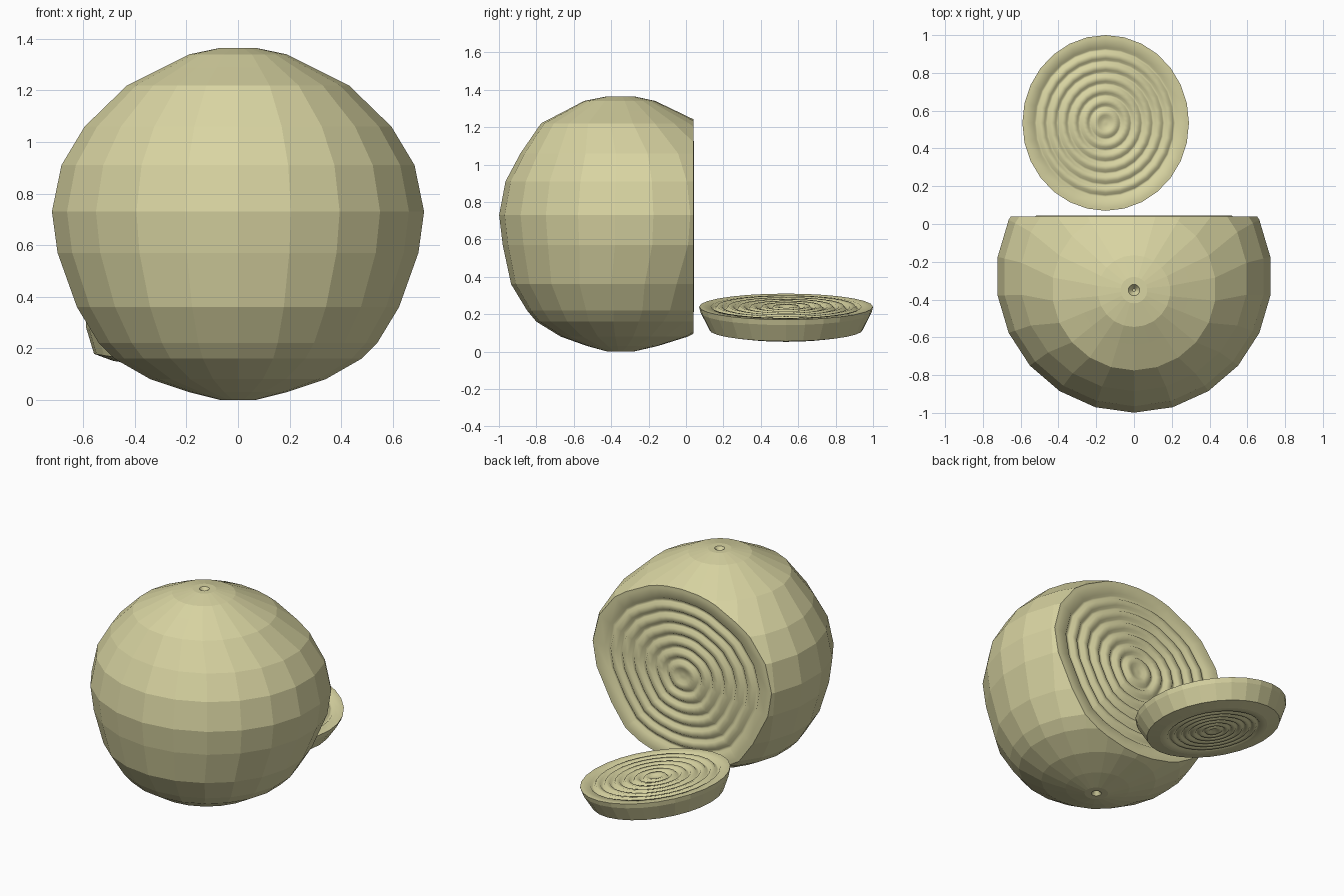
import bpy, bmesh, math
from mathutils import Vector, Matrix

if "Cube" in bpy.data.objects:
    bpy.data.objects.remove(bpy.data.objects["Cube"])

skin = bpy.data.materials.new("pale onion yellow")
skin.diffuse_color = (0.69, 0.66, 0.36, 1)
skin.use_nodes = True
skin.node_tree.nodes["Principled BSDF"].inputs["Base Color"].default_value = skin.diffuse_color


def loft(bm, rings, sides, sx=1.0, caps=True):
    """Stack of rings given as (height, radius, y centre)."""
    loops = []
    for z, r, cy in rings:
        loop = []
        for i in range(sides):
            a = 2 * math.pi * i / sides - math.pi / 2
            loop.append(bm.verts.new((sx * r * math.cos(a), cy + r * math.sin(a), z)))
        loops.append(loop)
    for low, high in zip(loops, loops[1:]):
        for i in range(sides):
            j = (i + 1) % sides
            bm.faces.new((low[i], low[j], high[j], high[i]))
    return bm.faces.new(loops[0][::-1]), bm.faces.new(loops[-1])


def layer_rings(bm, face, steps):
    """Inset a flat cut into concentric layers: (fraction of size, depth)."""
    face.normal_update()
    n = face.normal.copy()
    centre = face.calc_center_bounds()
    scale, depth = 1.0, 0.0
    face.smooth = True
    for s, d in steps:
        made = bmesh.ops.inset_individual(bm, faces=[face], thickness=0.0, use_even_offset=False)
        for f in made["faces"]:
            f.smooth = True
        base = centre + n * depth
        for v in face.verts:
            v.co = base + (v.co - base) * (s / scale) + n * (d - depth)
        scale, depth = s, d


def finish(bm, name):
    bmesh.ops.recalc_face_normals(bm, faces=bm.faces)
    me = bpy.data.meshes.new(name)
    bm.to_mesh(me)
    bm.free()
    me.materials.append(skin)
    ob = bpy.data.objects.new(name, me)
    bpy.context.collection.objects.link(ob)
    return ob


# wavy layers of the cut: flat band, narrow groove, raised lip
layers = [(0.97, 0.0)]
for s in (0.82, 0.69, 0.56, 0.43, 0.30, 0.17):
    layers += [(s + 0.045, 0.0), (s + 0.025, -0.014), (s, -0.012), (s - 0.025, 0.004)]
layers += [(0.09, 0.0), (0.06, -0.01), (0.02, -0.01)]

# bulb with a root dimple below and a stem dimple above
bm = bmesh.new()
loft(bm, [(0.03, 0.008, -0.35), (0.0, 0.03, -0.35), (0.0, 0.07, -0.35), (0.03, 0.19, -0.34),
          (0.08, 0.34, -0.33), (0.16, 0.48, -0.32), (0.22, 0.54, -0.31), (0.36, 0.625, -0.31),
          (0.57, 0.70, -0.28), (0.73, 0.722, -0.277), (0.91, 0.685, -0.28), (1.06, 0.595, -0.29),
          (1.22, 0.43, -0.345), (1.29, 0.29, -0.35), (1.34, 0.19, -0.355), (1.365, 0.07, -0.35),
          (1.365, 0.03, -0.35), (1.335, 0.008, -0.35)], 22, sx=1.01)
# slice off the back and cap the opening
cut = bmesh.ops.bisect_plane(bm, geom=bm.verts[:] + bm.edges[:] + bm.faces[:],
                             plane_co=(0, 0.04, 0), plane_no=(0, 1, 0), clear_outer=True)
rim = [e for e in bm.edges if e.is_boundary]
cap = bmesh.ops.contextual_create(bm, geom=rim)["faces"][0]
bmesh.ops.recalc_face_normals(bm, faces=bm.faces)
layer_rings(bm, cap, layers)
finish(bm, "onion_bulb")

# cut slice lying behind, tipped to one side
bm = bmesh.new()
bottom, top = loft(bm, [(-0.14, 0.33, 0), (-0.125, 0.41, 0), (-0.03, 0.458, 0), (0.0, 0.465, 0)],
                   28, sx=0.96)
bmesh.ops.recalc_face_normals(bm, faces=bm.faces)
layer_rings(bm, top, layers)
layer_rings(bm, bottom, [(s, d * 0.6) for s, d in layers])
bm.transform(Matrix.Translation((-0.15, 0.535, 0.24)) @ Matrix.Rotation(math.radians(9), 4, 'Y'))
finish(bm, "onion_slice")
